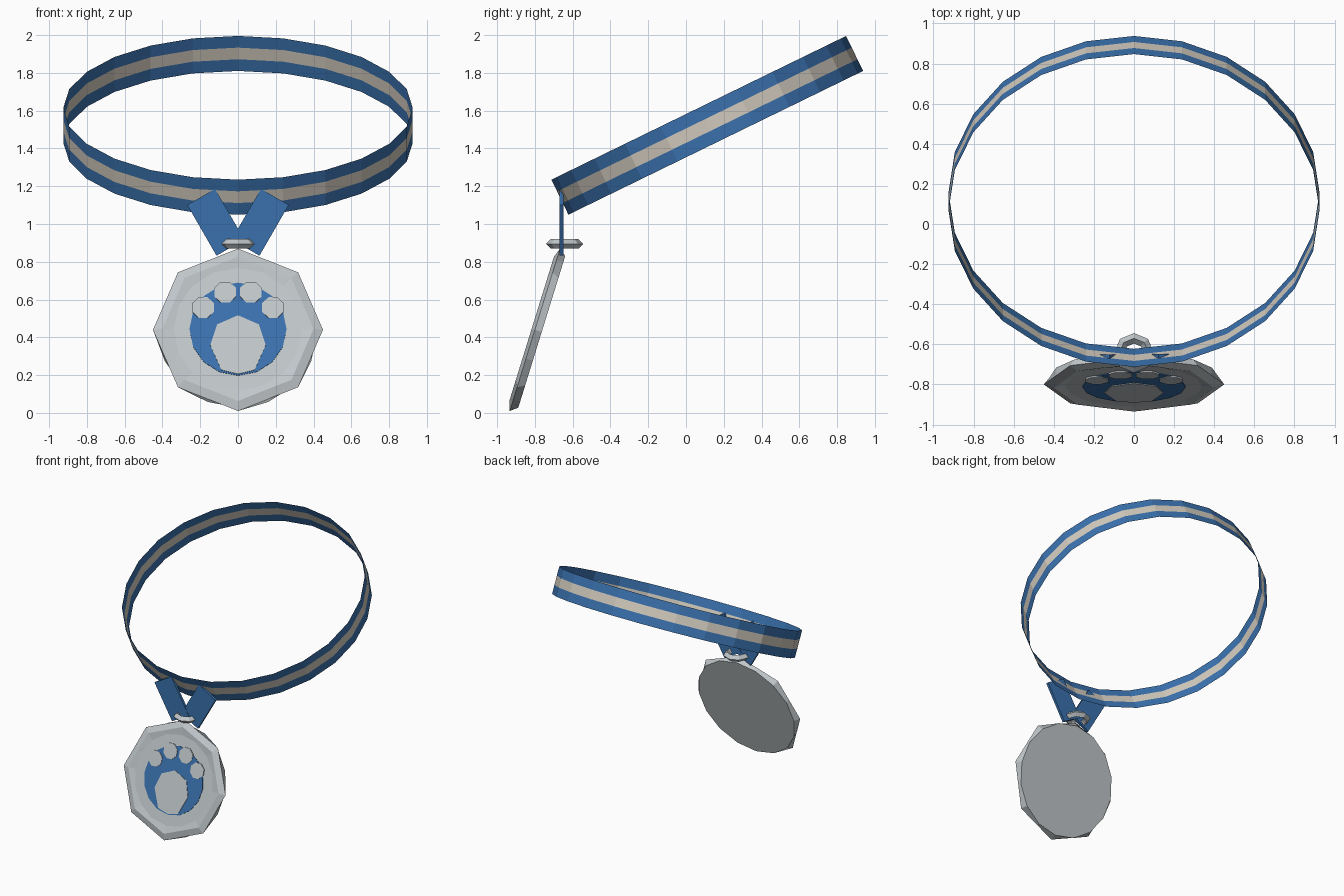
import bpy, bmesh, math
from mathutils import Matrix, Vector

if "Cube" in bpy.data.objects:
    bpy.data.objects.remove(bpy.data.objects["Cube"])


def material(name, rgb):
    m = bpy.data.materials.new(name)
    m.diffuse_color = (*rgb, 1)
    m.use_nodes = True
    m.node_tree.nodes["Principled BSDF"].inputs["Base Color"].default_value = m.diffuse_color
    return m


BLUE = material("ribbon blue", (0.042, 0.165, 0.42))
CREAM = material("stripe cream", (0.64, 0.59, 0.51))
SILVER = material("silver", (0.53, 0.57, 0.59))


def finish(bm, name, mats, matrix=Matrix(), recalc=True):
    if recalc:
        bmesh.ops.recalc_face_normals(bm, faces=bm.faces)
    mesh = bpy.data.meshes.new(name)
    bm.to_mesh(mesh)
    bm.free()
    for m in mats:
        mesh.materials.append(m)
    ob = bpy.data.objects.new(name, mesh)
    ob.matrix_world = matrix
    bpy.context.collection.objects.link(ob)
    return ob


def bridge(bm, a, b, mat=0):
    n = len(a)
    for i in range(n):
        j = (i + 1) % n
        bm.faces.new((a[i], a[j], b[j], b[i])).material_index = mat


# Neck ribbon: tilted oval band of three stripes
bm = bmesh.new()
width = 0.206
rows = []
for k in range(4):
    h = width * (k / 3 - 0.5)
    rows.append([bm.verts.new((0.925 * math.sin(math.tau * i / 24),
                               -0.868 * math.cos(math.tau * i / 24), h)) for i in range(24)])
for k in range(3):
    bridge(bm, rows[k], rows[k + 1], 1 if k == 1 else 0)
finish(bm, "neck_ribbon", [BLUE, CREAM],
       Matrix.Translation((0, 0.1125, 1.5225)) @ Matrix.Rotation(math.radians(26), 4, 'X'),
       recalc=False)

# Two hanging straps forming a V
for side, name in ((-1, "left_strap"), (1, "right_strap")):
    bm = bmesh.new()
    bmesh.ops.create_cube(bm, size=1)
    bmesh.ops.scale(bm, vec=(0.17, 0.02, 0.31), verts=bm.verts)
    finish(bm, name, [BLUE],
           Matrix.Translation((side * 0.1175, -0.66 + side * 0.001, 1.009))
           @ Matrix.Rotation(side * math.radians(30), 4, 'Y'))

# Metal loop: eight segments with a diamond section
bm = bmesh.new()
loops = []
for k in range(4):
    r = 0.073 + 0.026 * math.cos(math.tau * k / 4)
    z = 0.026 * math.sin(math.tau * k / 4)
    loops.append([bm.verts.new((r * math.sin(math.tau * i / 8),
                                r * math.cos(math.tau * i / 8), z)) for i in range(8)])
for k in range(4):
    bridge(bm, loops[k], loops[(k + 1) % 4])
finish(bm, "metal_loop", [SILVER], Matrix.Translation((0, -0.643, 0.895)))

# Medal frame: local x right, local y up, local z out of the face
LEAN = math.radians(17.2)
MEDAL = Matrix.Translation((0, -0.80, 0.44)) @ Matrix.Rotation(math.pi / 2 - LEAN, 4, 'X')


def ring(bm, r, z, octagon):
    verts = []
    for i in range(16):
        a = math.tau * i / 16
        q = r * math.cos(math.pi / 8) if octagon and i % 2 else r
        verts.append(bm.verts.new((q * math.sin(a), q * math.cos(a), z)))
    return verts


# Medal body: round back, octagonal rim, shallow dished front
bm = bmesh.new()
sections = [ring(bm, 0.42, -0.038, False), ring(bm, 0.45, 0.0, True),
            ring(bm, 0.40, 0.018, True), ring(bm, 0.34, 0.010, False)]
for a, b in zip(sections, sections[1:]):
    bridge(bm, a, b)
bm.faces.new(sections[0])
bm.faces.new(sections[-1])
finish(bm, "medal_body", [SILVER], MEDAL)


def plate(name, points, bottom, top, mat):
    bm = bmesh.new()
    low, high = ([bm.verts.new((x, y, z)) for x, y in points] for z in (bottom, top))
    bridge(bm, low, high)
    bm.faces.new(low)
    bm.faces.new(high)
    finish(bm, name, [mat], MEDAL)


def circle(cx, cy, r, n, turn=0.0):
    return [(cx + r * math.sin(math.tau * (i + turn) / n),
             cy + r * math.cos(math.tau * (i + turn) / n)) for i in range(n)]


# Blue enamel disc
plate("enamel_disc", circle(0, 0, 0.257, 16), 0.009, 0.014, BLUE)

# Paw emblem: large pad and four toes
half = [(0.11, 0.025), (0.147, -0.09), (0.088, -0.228)]
pad = [(0, 0.075)] + half + [(0, -0.25)] + [(-x, y) for x, y in reversed(half)]
plate("paw_pad", pad, 0.012, 0.018, SILVER)
for side, word in ((-1, "left"), (1, "right")):
    plate(word + "_outer_toe", circle(side * 0.185, 0.118, 0.062, 8, 0.5), 0.010, 0.018, SILVER)
    plate(word + "_inner_toe", circle(side * 0.068, 0.203, 0.062, 8, 0.5), 0.010, 0.018, SILVER)
